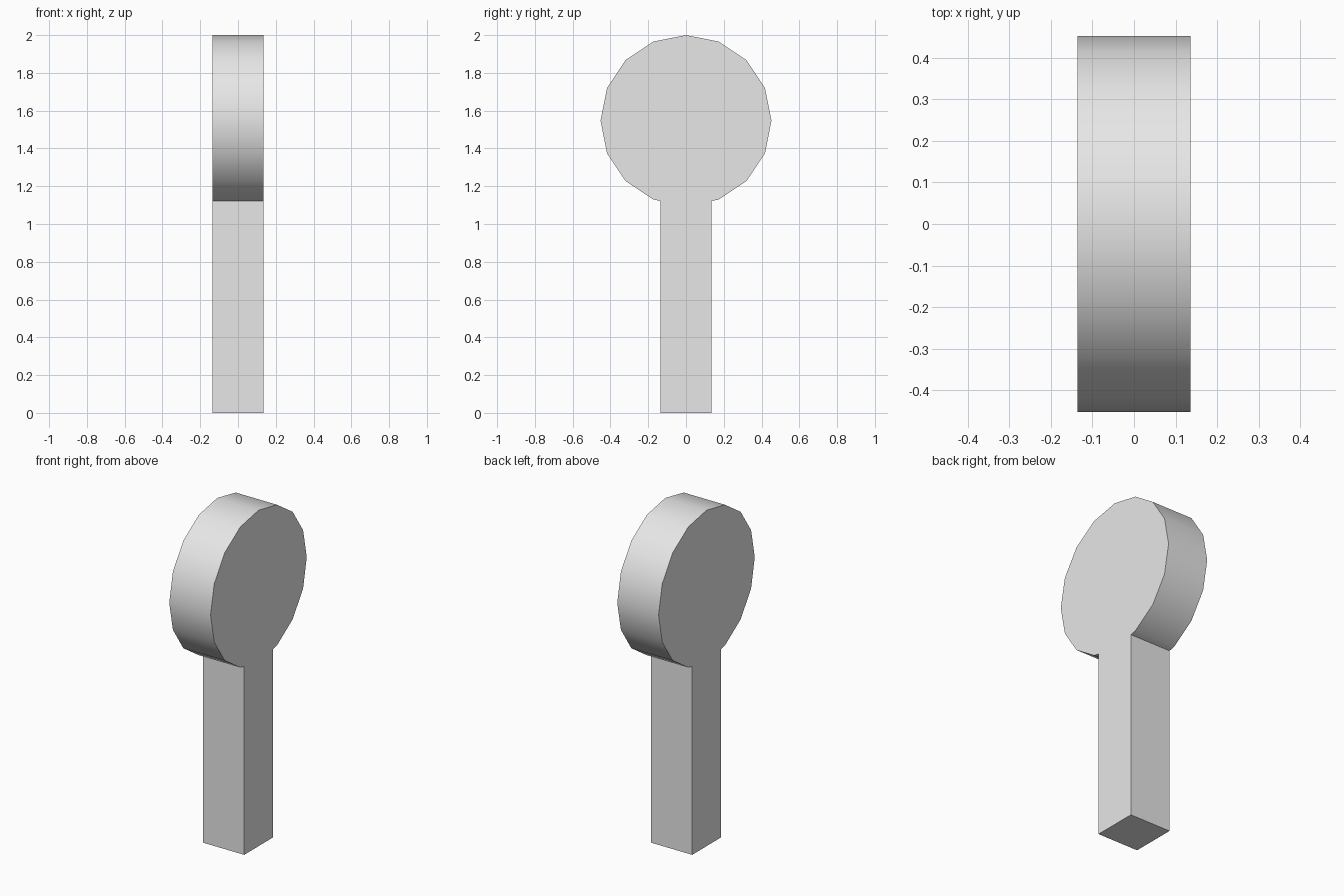
import bpy, bmesh
from math import sin, cos, tan, pi, radians

cube = bpy.data.objects.get("Cube")
if cube:
    bpy.data.objects.remove(cube, do_unlink=True)

SIDES = 16
RADIUS = 0.4525
CENTRE_Z = 2 - RADIUS
HALF = 0.136  # half thickness of the disc and of the square stem

# Plain grey material
grey = bpy.data.materials.new("light grey")
grey.use_nodes = True
colour = (0.8, 0.8, 0.8, 1)
grey.diffuse_color = colour
grey.node_tree.nodes["Principled BSDF"].inputs["Base Color"].default_value = colour

# Side outline: disc without its lowest corner, joined to the stem
step = 2 * pi / SIDES
outline = [(RADIUS * sin(i * step), CENTRE_Z - RADIUS * cos(i * step))
           for i in range(1, SIDES)]
join_z = CENTRE_Z - RADIUS + HALF * tan(step / 2)
outline += [(-HALF, join_z), (-HALF, 0), (HALF, 0), (HALF, join_z)]

# Extrude the outline across the thickness
bm = bmesh.new()
face = bm.faces.new([bm.verts.new((-HALF, y, z)) for y, z in outline])
extruded = bmesh.ops.extrude_face_region(bm, geom=[face], use_keep_orig=True)
moved = [v for v in extruded["geom"] if isinstance(v, bmesh.types.BMVert)]
bmesh.ops.translate(bm, verts=moved, vec=(2 * HALF, 0, 0))
bmesh.ops.recalc_face_normals(bm, faces=bm.faces)
mesh = bpy.data.meshes.new("round_head_post")
bm.to_mesh(mesh)
bm.free()
mesh.materials.append(grey)

post = bpy.data.objects.new("round_head_post", mesh)
bpy.context.collection.objects.link(post)

# Smooth rim, sharp edges elsewhere
bpy.ops.object.select_all(action="DESELECT")
post.select_set(True)
bpy.context.view_layer.objects.active = post
bpy.ops.object.shade_smooth_by_angle(angle=radians(30))
